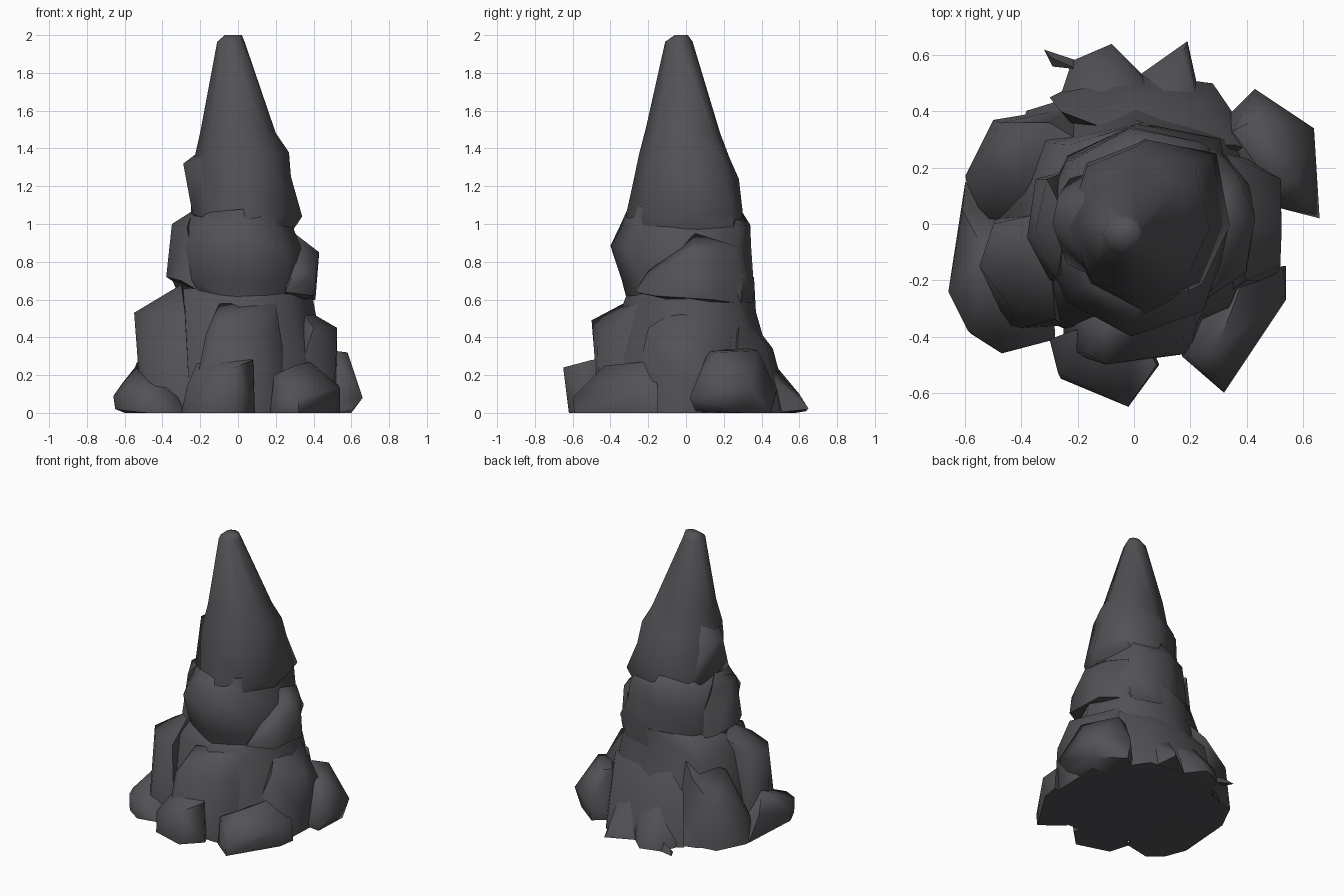
import bpy, bmesh, math, random

random.seed(7)
stone = bpy.data.materials.new("dark grey stone")
stone.diffuse_color = (0.085, 0.083, 0.092, 1)


def finish(name, bm, angle):
    bmesh.ops.recalc_face_normals(bm, faces=bm.faces[:])
    mesh = bpy.data.meshes.new(name)
    bm.to_mesh(mesh)
    bm.free()
    mesh.materials.append(stone)
    ob = bpy.data.objects.new(name, mesh)
    bpy.context.collection.objects.link(ob)
    bpy.ops.object.select_all(action='DESELECT')
    ob.select_set(True)
    bpy.context.view_layer.objects.active = ob
    bpy.ops.object.shade_smooth_by_angle(angle=math.radians(angle))


def tier(name, rings, corner):
    """Eight-sided stack of rings (z, x0, x1, y0, y1).
    corner: bulge of the back right, back left, front left, front right corners."""
    bm = bmesh.new()
    loops = []
    for z, x0, x1, y0, y1 in rings:
        loop = []
        mx, my = (x0 + x1) / 2, (y0 + y1) / 2
        for k in range(8):
            a = k * math.pi / 4
            f = corner[k // 2] * random.uniform(0.95, 1.05) if k % 2 else 1.0
            if k % 2 and z > 1.9:
                f = 1.0
            c, s = math.cos(a) * f, math.sin(a) * f
            mz = random.uniform(-.02, .02) if 0 < z < 1.9 else 0
            loop.append(bm.verts.new((mx + c * (x1 - x0) / 2, my + s * (y1 - y0) / 2, z + mz)))
        loops.append(loop)
    for a, b in zip(loops, loops[1:]):
        for k in range(8):
            j = (k + 1) % 8
            bm.faces.new((a[k], a[j], b[j], b[k]))
    bm.faces.new(loops[0])
    bm.faces.new(loops[-1])
    finish(name, bm, 65)


def boulder(name, foot, crown):
    """Convex rock from a foot outline (x, y, z) and a crown outline."""
    bm = bmesh.new()
    for p in foot + crown:
        bm.verts.new(p)
    bmesh.ops.convex_hull(bm, input=bm.verts[:])
    junk = [v for v in bm.verts if not v.link_faces]
    bmesh.ops.delete(bm, geom=junk, context='VERTS')
    finish(name, bm, 65)


# Central stack, from the tip down
tier("spire", [
    (2.0, -.07, .02, -.06, .01), (1.965, -.11, .035, -.11, .035),
    (1.5, -.20, .20, -.21, .18), (1.36, -.23, .27, -.25, .23),
    (1.25, -.24, .28, -.275, .28), (1.05, -.25, .34, -.315, .30),
    (.97, -.24, .28, -.32, .30), (.80, -.24, .27, -.30, .30)], (1.18, 1.0, .98, .98))
tier("shoulder", [
    (1.08, -.22, .25, -.31, .28), (1.0, -.31, .28, -.35, .34),
    (.88, -.35, .33, -.40, .345), (.72, -.35, .36, -.34, .355),
    (.60, -.29, .33, -.31, .36)], (1.17, .97, .93, 1.05))
tier("lower_body", [
    (.70, -.31, .38, -.29, .36), (.55, -.40, .41, -.34, .37),
    (.28, -.45, .46, -.41, .44), (0, -.50, .50, -.48, .52)], (1.02, 1.08, 1.0, 1.0))

# Outcrops clinging to the upper stack
boulder("left_ledge",
        [(-.24, -.14, 1.05), (-.23, .16, 1.03), (-.12, .2, 1.02), (-.12, -.2, 1.02)],
        [(-.29, 0, 1.32), (-.27, .1, 1.3), (-.17, .08, 1.41), (-.17, -.12, 1.36)])
boulder("left_outcrop",
        [(-.38, -.05, .72), (-.35, .16, .7), (-.30, -.2, .7), (-.2, .2, .64), (-.2, -.2, .64)],
        [(-.35, -.02, 1.0), (-.31, .16, 1.0), (-.27, -.18, .98), (-.24, .02, 1.07)])
boulder("right_outcrop",
        [(.40, -.17, .62), (.41, .14, .6), (.3, .27, .58), (.25, -.27, .64), (.2, .1, .55)],
        [(.43, .02, .85), (.37, .17, .87), (.30, .05, .95), (.30, -.2, .75),
         (.40, -.15, .73), (.27, .27, .88)])

# Tall blocks around the lower body
boulder("left_block",
        [(-.51, -.2, 0), (-.49, .02, 0), (-.25, .05, 0), (-.25, -.36, 0), (-.44, -.38, 0)],
        [(-.55, -.15, .53), (-.5, .0, .55), (-.43, -.31, .50), (-.28, -.34, .53),
         (-.30, -.1, .68), (-.28, .05, .66)])
boulder("back_left_block",
        [(-.6, .17, 0), (-.5, .37, 0), (-.2, .42, 0), (-.56, -.02, 0), (-.2, 0, 0)],
        [(-.54, .17, .26), (-.47, .36, .3), (-.40, .12, .46), (-.30, .36, .46), (-.2, .3, .56)])
boulder("front_block",
        [(-.25, -.45, 0), (.2, -.46, 0), (.3, -.2, 0), (-.25, -.2, 0)],
        [(-.17, -.46, .42), (-.1, -.5, .49), (.1, -.47, .42), (.22, -.36, .44),
         (-.1, -.33, .58), (.2, -.25, .58)])
boulder("right_block",
        [(.50, -.2, 0), (.52, .2, 0), (.25, -.3, 0), (.25, .25, 0)],
        [(.525, -.02, .45), (.52, .16, .33), (.52, -.15, .30), (.43, .02, .49),
         (.40, -.2, .45), (.33, .25, .5), (.3, 0, .58)])
boulder("back_block",
        [(-.3, .45, 0), (-.1, .55, 0), (.28, .5, 0), (.45, .25, 0), (0, .1, 0)],
        [(-.26, .4, .36), (-.05, .46, .34), (.24, .43, .35), (.36, .28, .45), (0, .3, .55)])

# Boulders scattered round the foot
boulder("foot_left",
        [(-.65, -.25, .02), (-.58, -.39, .01), (-.48, -.45, 0), (-.28, -.41, 0),
         (-.60, .15, 0), (-.3, 0, 0)],
        [(-.66, -.24, .09), (-.59, -.38, .12), (-.47, -.46, .1), (-.61, .05, .16),
         (-.53, -.1, .26), (-.35, -.33, .15)])
boulder("foot_front",
        [(-.3, -.41, 0), (-.26, -.55, 0), (-.03, -.62, 0), (.09, -.5, 0), (0, -.3, 0)],
        [(-.27, -.53, .14), (-.02, -.65, .24), (.08, -.5, .28), (-.22, -.38, .26), (0, -.35, .3)])
boulder("foot_front_right",
        [(.17, -.47, 0), (.32, -.59, 0), (.52, -.27, 0), (.54, -.15, 0), (.25, -.2, 0)],
        [(.19, -.47, .2), (.32, -.6, .08), (.54, -.27, .13), (.53, -.15, .15),
         (.30, -.43, .25), (.38, -.22, .27)])
boulder("foot_back_right",
        [(.60, .05, .01), (.60, .32, 0), (.43, .45, 0), (.3, .35, 0), (.35, .1, 0)],
        [(.66, .02, .08), (.64, .34, .14), (.43, .48, .12), (.62, .24, .18), (.58, .16, .32),
         (.45, .38, .33), (.35, .33, .34), (.50, .12, .33)])
boulder("foot_back",
        [(-.22, .58, 0), (-.08, .64, .01), (.03, .53, 0), (-.28, .4, 0), (.1, .4, 0)],
        [(-.2, .57, .1), (-.06, .6, .1), (-.1, .45, .28), (.05, .48, .2)])
boulder("foot_back_shard",
        [(.02, .53, 0), (.19, .65, .02), (.23, .47, 0), (.1, .4, 0)],
        [(.17, .6, .1), (.1, .46, .24), (.22, .45, .2)])
boulder("back_splinter",
        [(-.32, .62, .01), (-.29, .56, .01), (-.2, .58, 0)],
        [(-.29, .59, .04), (-.2, .55, .06)])
